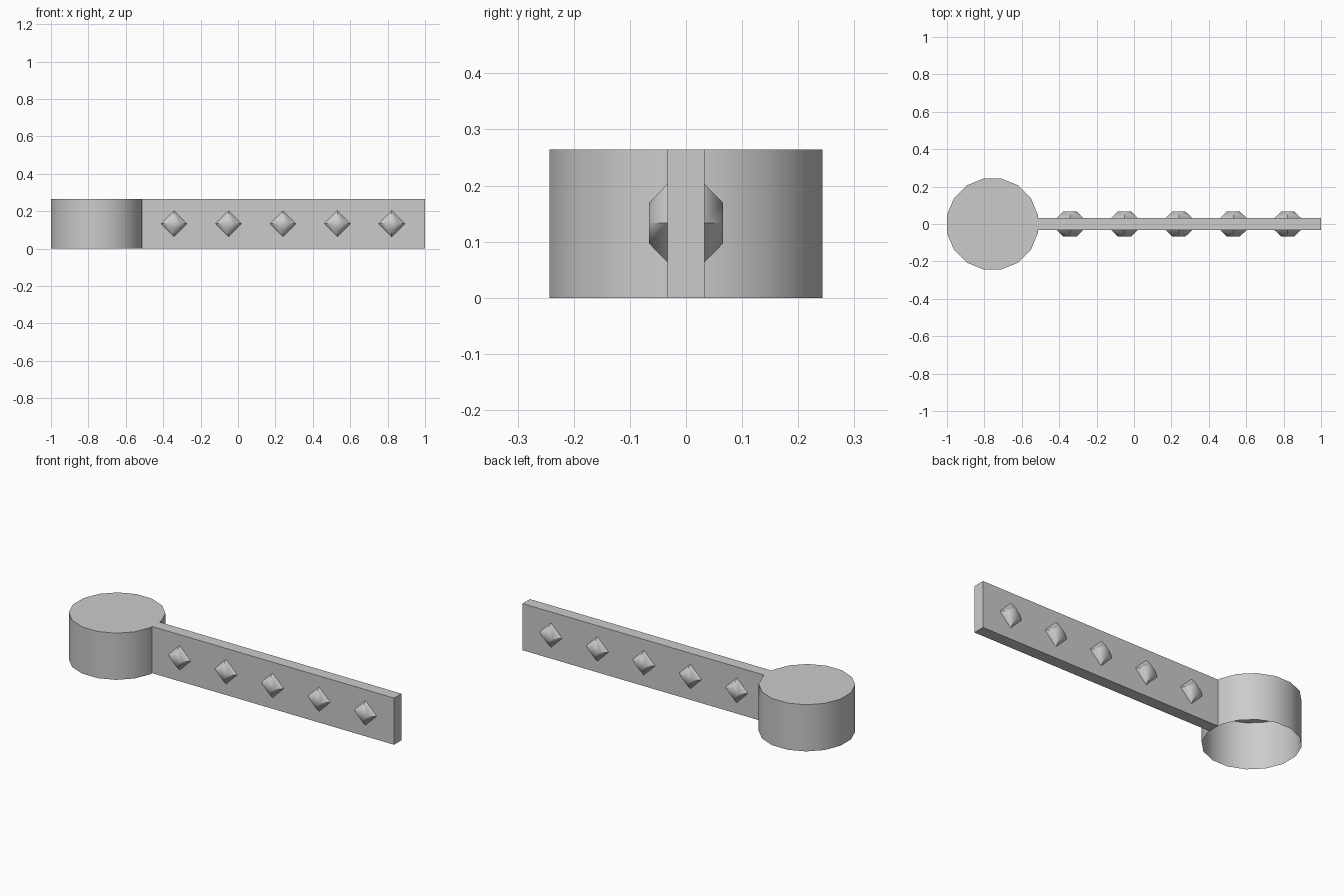
import bpy
import bmesh
from math import pi, cos, radians
from mathutils import Matrix, Vector

if "Cube" in bpy.data.objects:
    bpy.data.objects.remove(bpy.data.objects["Cube"])

HEIGHT = 0.264
DRUM_X, DRUM_APOTHEM, DRUM_SIDES = -0.757, 0.243, 16
BAR_START, BAR_HALF = -0.514, 0.033

grey = bpy.data.materials.new("plain grey")
grey.use_nodes = True
grey.diffuse_color = (0.6, 0.6, 0.6, 1)
grey.node_tree.nodes["Principled BSDF"].inputs["Base Color"].default_value = (0.6, 0.6, 0.6, 1)


def finish(bm, name, smooth_angle=None):
    """Turn a bmesh into a grey object, optionally smooth by angle."""
    mesh = bpy.data.meshes.new(name)
    bm.to_mesh(mesh)
    bm.free()
    mesh.materials.append(grey)
    obj = bpy.data.objects.new(name, mesh)
    bpy.context.collection.objects.link(obj)
    if smooth_angle:
        bpy.ops.object.select_all(action="DESELECT")
        obj.select_set(True)
        bpy.context.view_layer.objects.active = obj
        bpy.ops.object.shade_smooth_by_angle(angle=radians(smooth_angle))
    return obj


def delete_facing(bm, direction):
    """Remove the faces that point along a direction."""
    bm.normal_update()
    faces = [f for f in bm.faces if f.normal.dot(Vector(direction)) > 0.99]
    bmesh.ops.delete(bm, geom=faces, context="FACES")


# Round drum, closed on top and open underneath, flats facing the axes
bm = bmesh.new()
radius = DRUM_APOTHEM / cos(pi / DRUM_SIDES)
bmesh.ops.create_cone(
    bm, cap_ends=True, segments=DRUM_SIDES, radius1=radius, radius2=radius, depth=HEIGHT,
    matrix=Matrix.Translation((DRUM_X, 0, HEIGHT / 2)) @ Matrix.Rotation(pi / DRUM_SIDES, 4, "Z"))
delete_facing(bm, (0, 0, -1))
finish(bm, "drum", 40)

# Long flat bar, open where it meets the drum
bm = bmesh.new()
length = 1 - BAR_START
bmesh.ops.create_cube(
    bm, size=1,
    matrix=Matrix.Translation((BAR_START + length / 2, 0, HEIGHT / 2))
    @ Matrix.Diagonal((length, 2 * BAR_HALF, HEIGHT, 1)))
delete_facing(bm, (-1, 0, 0))
finish(bm, "bar")

# Blunt diamond studs along both faces of the bar
for side, label in ((-1, "front"), (1, "back")):
    for i in range(5):
        bm = bmesh.new()
        place = Matrix.Translation((-0.342 + 0.291 * i, side * BAR_HALF * 1.5, HEIGHT / 2 + 0.001))
        turn = Matrix.Rotation(-side * pi / 2, 4, "X")
        bmesh.ops.create_cone(bm, cap_ends=True, segments=4, radius1=0.07, radius2=0.036,
                              depth=BAR_HALF, matrix=place @ turn)
        delete_facing(bm, (0, -side, 0))
        finish(bm, f"{label}_stud_{i + 1}", 60)
